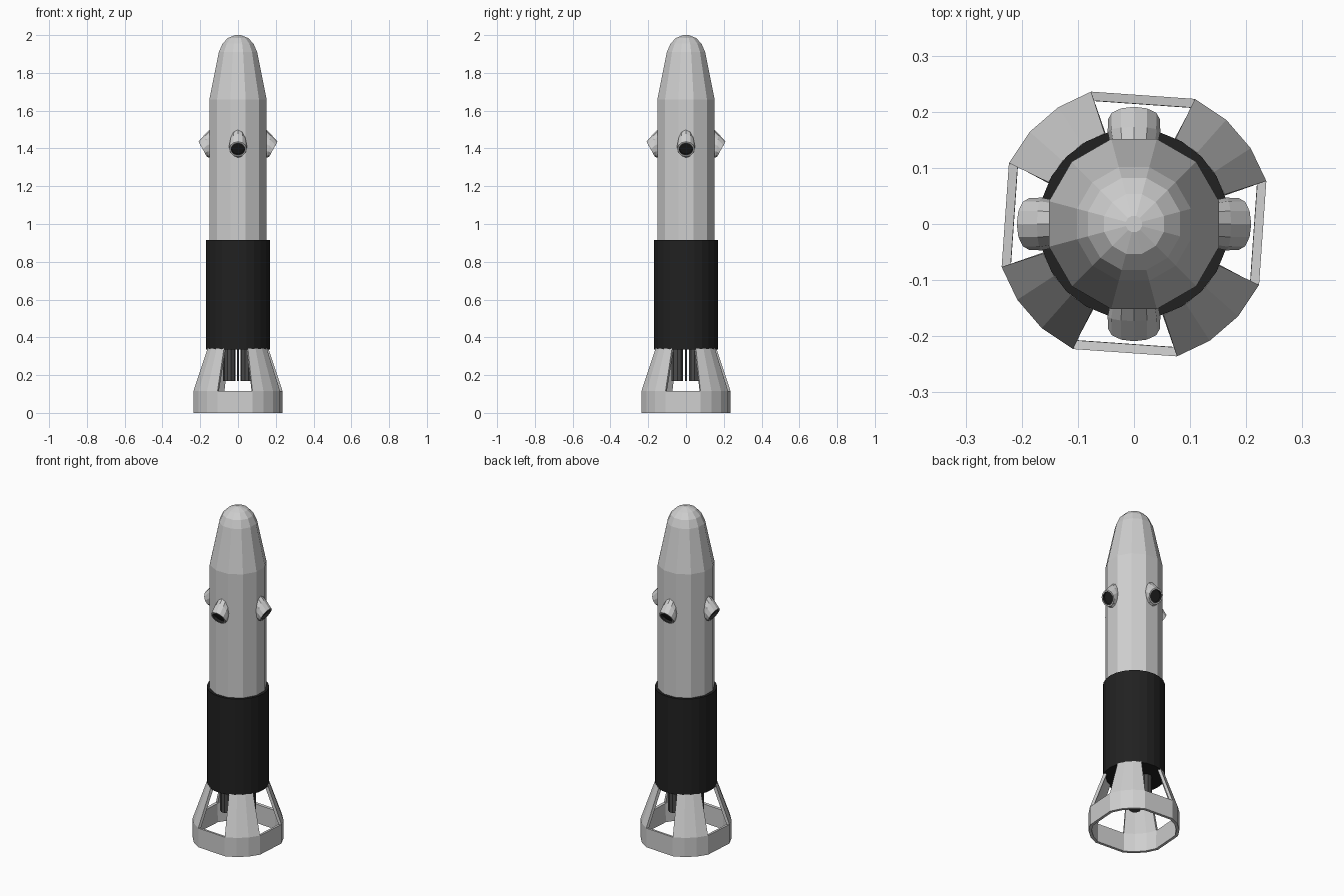
import bpy, bmesh
from math import radians, sin, cos, tau

cube = bpy.data.objects.get("Cube")
if cube:
    bpy.data.objects.remove(cube, do_unlink=True)


def material(name, value):
    m = bpy.data.materials.new(name)
    m.use_nodes = True
    color = (value, value, value, 1)
    m.diffuse_color = color
    m.node_tree.nodes["Principled BSDF"].inputs["Base Color"].default_value = color
    return m


WHITE = material("hull white", 0.62)
BLACK = material("band black", 0.015)
GREY = material("engine grey", 0.07)


def finish(name, bm, *mats):
    bmesh.ops.recalc_face_normals(bm, faces=bm.faces)
    mesh = bpy.data.meshes.new(name)
    bm.to_mesh(mesh)
    bm.free()
    for m in mats:
        mesh.materials.append(m)
    obj = bpy.data.objects.new(name, mesh)
    bpy.context.collection.objects.link(obj)
    return obj


def loft(bm, rings, skip=lambda level, i: False):
    """Join successive closed rings of points with quads."""
    rows = [[bm.verts.new(p) for p in ring] for ring in rings]
    n = len(rows[0])
    for level, (a, b) in enumerate(zip(rows, rows[1:])):
        for i in range(n):
            if not skip(level, i):
                j = (i + 1) % n
                bm.faces.new((a[i], a[j], b[j], b[i]))
    return rows


def circle(r, z, n, turn=0.0, x=0.0, y=0.0):
    return [(x + r * cos(turn + tau * i / n), y + r * sin(turn + tau * i / n), z)
            for i in range(n)]


def lathe(name, profile, sides, mat, turn=0.0, x=0.0, y=0.0):
    bm = bmesh.new()
    rows = loft(bm, [circle(r, z, sides, turn, x, y) for r, z in profile])
    bm.faces.new(rows[0])
    bm.faces.new(rows[-1])
    return finish(name, bm, mat)


# Faceted hull with tapered nose and rounded tip
lathe("hull", [(0.157, 0.34), (0.157, 1.66), (0.105, 1.91), (0.085, 1.955),
               (0.055, 1.985), (0.015, 2.0)], 12, WHITE, radians(15))

# Dark sleeve around the lower hull
lathe("lower_band", [(0.17, 0.335), (0.17, 0.915)], 24, BLACK)

# Flared skirt: a closed foot ring and four legs with windows between
angles = [radians(90 * q + a) for q in range(4) for a in (18, 33, 48.5, 64)]
bm = bmesh.new()
loft(bm, [[(r * cos(a), r * sin(a), z) for a in angles]
          for r, z in ((0.248, 0), (0.248, 0.115), (0.17, 0.34))],
     skip=lambda level, i: level == 1 and i % 4 == 3)
skirt = finish("flared_skirt", bm, WHITE)
solid = skirt.modifiers.new("thickness", "SOLIDIFY")
solid.thickness = 0.017
solid.offset = -1

# Engine cluster inside the skirt
for sx in (-1, 1):
    for sy in (-1, 1):
        lathe("engine", [(0.033, 0.17), (0.033, 0.345)], 10, GREY,
              x=sx * 0.046, y=sy * 0.046)
lathe("engine_feed_pipe", [(0.005, 0.17), (0.005, 0.345)], 6, GREY)

# Four thruster pods with recessed dark mouths facing outward and down
SIDES = 12


def pod_ring(cx, cz, slope, half_height, half_width):
    return [(cx + slope * sin(tau * i / SIDES), half_width * cos(tau * i / SIDES),
             cz + half_height * sin(tau * i / SIDES)) for i in range(SIDES)]


for k in range(4):
    bm = bmesh.new()
    rows = loft(bm, [pod_ring(0.14, 1.428, 0, 0.082, 0.042),
                     pod_ring(0.165, 1.415, 0.008, 0.062, 0.047),
                     pod_ring(0.187, 1.396, 0.022, 0.04, 0.046),
                     pod_ring(0.187, 1.396, 0.018, 0.032, 0.037),
                     pod_ring(0.175, 1.403, 0.018, 0.032, 0.036)])
    mouth = bm.faces.new(rows[-1])
    mouth.material_index = 1
    for f in bm.faces:
        if all(v in rows[-1] or v in rows[-2] for v in f.verts):
            f.material_index = 1
    bm.faces.new(rows[0])
    pod = finish("thruster_pod", bm, WHITE, BLACK)
    pod.rotation_euler.z = radians(90 * k)
